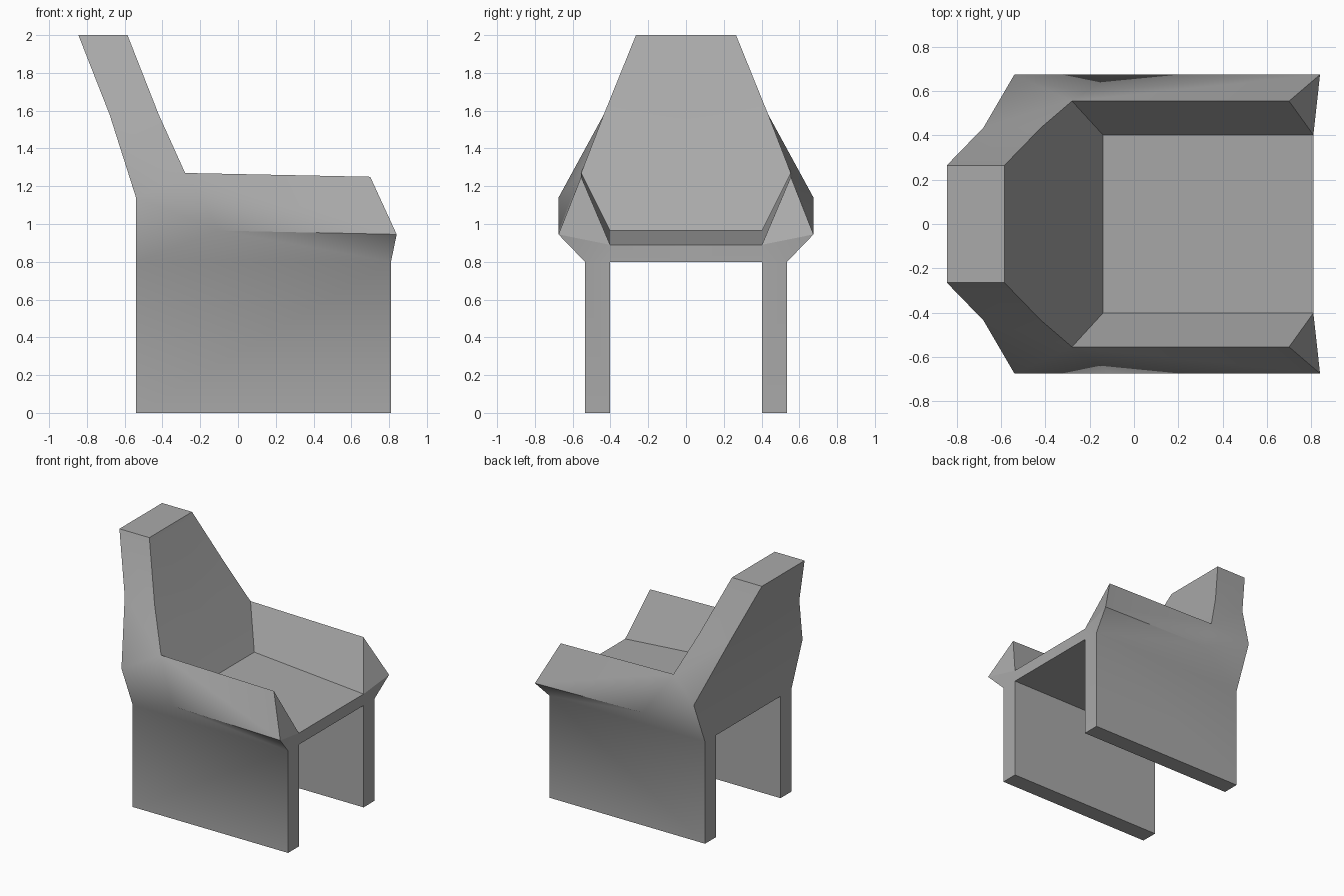
import bpy
import bmesh
import math

cube = bpy.data.objects.get("Cube")
if cube:
    bpy.data.objects.remove(cube, do_unlink=True)

# Single grey finish
grey = bpy.data.materials.new("mid_grey")
grey.use_nodes = True
colour = (0.4, 0.4, 0.4, 1)
grey.diffuse_color = colour
grey.node_tree.nodes["Principled BSDF"].inputs["Base Color"].default_value = colour

# Named corners of the +y half of the chair, which faces +x
corners = {
    # backrest, rear and front edges
    "rear_top": (-0.845, 0.265, 2), "rear_mid": (-0.68, 0.435, 1.58),
    "rear_wide": (-0.54, 0.675, 1.14),
    "rest_top": (-0.585, 0.265, 2), "rest_mid": (-0.42, 0.435, 1.58),
    # armrest
    "arm_back": (-0.28, 0.555, 1.27), "arm_front": (0.70, 0.555, 1.25),
    "ridge": (-0.1, 0.675, 0.965), "tip": (0.84, 0.675, 0.945),
    # seat
    "seat_back": (-0.14, 0.402, 0.965), "seat_front": (0.81, 0.402, 0.89),
}
# Side panel corners
for side, x in (("rear", -0.54), ("front", 0.81)):
    for layer, y in (("in", 0.402), ("out", 0.535)):
        for level, z in (("foot", 0), ("hip", 0.8)):
            corners[f"{side}_{layer}_{level}"] = (x, y, z)

# Centre-line partners for the faces that span the full width
for name in ("rear_top", "rear_mid", "rear_wide", "rest_top", "rest_mid",
             "arm_back", "seat_back", "seat_front", "rear_in_hip", "front_in_hip"):
    x, y, z = corners[name]
    corners["c_" + name] = (x, 0, z)

bm = bmesh.new()
verts = {name: bm.verts.new(co) for name, co in corners.items()}


def skin(*faces):
    for names in faces:
        bm.faces.new([verts[n] for n in names.split()])


def span(*names):
    """Join a run of corners to their centre-line partners."""
    for a, b in zip(names, names[1:]):
        skin(f"{a} {b} c_{b} c_{a}")


# Backrest front, seat, underside and backrest top
span("rear_mid", "rear_top", "rest_top", "rest_mid", "arm_back", "seat_back",
     "seat_front", "front_in_hip", "rear_in_hip")
span("rear_wide", "rear_mid")
# Backrest rear panel and its sloping sides
skin("rear_wide c_rear_wide c_rear_in_hip rear_in_hip rear_out_hip",
     "rear_top rest_top rest_mid rear_mid",
     "rear_mid rest_mid arm_back rear_wide")
# Armrest: inner face, outer slope, ridge underside and front end
skin("arm_back arm_front seat_front seat_back",
     "arm_back ridge tip arm_front",
     "arm_back rear_wide ridge",
     "rear_wide rear_out_hip ridge",
     "ridge rear_out_hip front_out_hip tip",
     "arm_front tip seat_front",
     "tip front_out_hip seat_front",
     "seat_front front_out_hip front_in_hip")
# Side panel standing on the floor
skin("rear_out_foot front_out_foot front_out_hip rear_out_hip",
     "rear_in_foot front_in_foot front_in_hip rear_in_hip",
     "rear_in_foot rear_out_foot rear_out_hip rear_in_hip",
     "front_in_foot front_out_foot front_out_hip front_in_hip",
     "rear_in_foot rear_out_foot front_out_foot front_in_foot")

# Mirror to the other side and weld the centre line
bmesh.ops.mirror(bm, geom=bm.verts[:] + bm.edges[:] + bm.faces[:],
                 axis="Y", merge_dist=0.0001)
bmesh.ops.remove_doubles(bm, verts=bm.verts[:], dist=0.0001)
bmesh.ops.recalc_face_normals(bm, faces=bm.faces[:])

# Smooth the soft bends, keep hard edges and the armrest ends crisp
for face in bm.faces:
    face.smooth = True
for edge in bm.edges:
    edge.smooth = edge.calc_face_angle(0) < math.radians(60)
    a, b = edge.verts
    if min(a.co.x, b.co.x) > 0.8 and abs(a.co.y - b.co.y) > 0.2 and max(a.co.z, b.co.z) > 0.9:
        edge.smooth = False

mesh = bpy.data.meshes.new("armchair_body")
bm.to_mesh(mesh)
bm.free()
mesh.materials.append(grey)
chair = bpy.data.objects.new("armchair_body", mesh)
bpy.context.collection.objects.link(chair)
